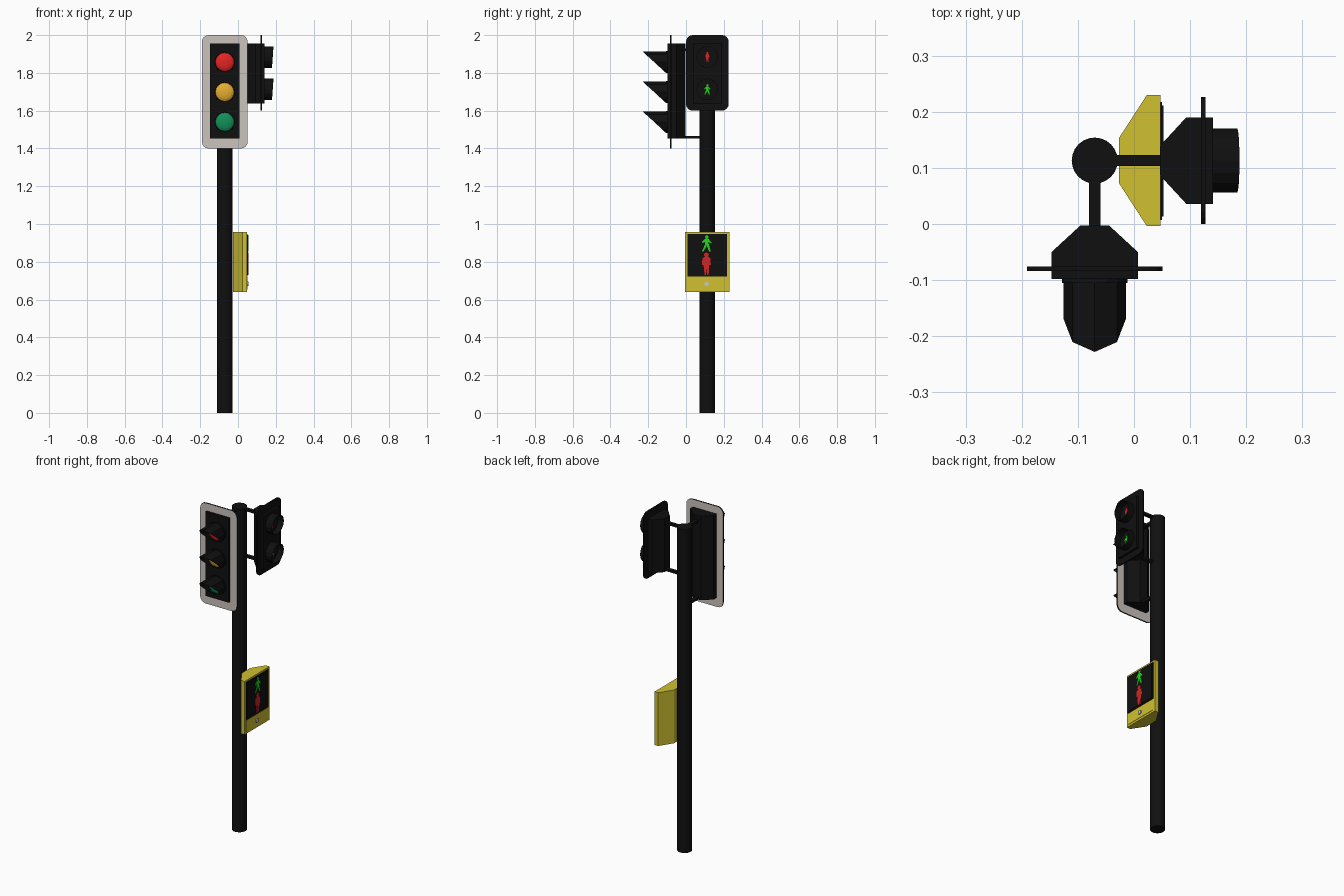
import bpy, bmesh, math
from mathutils import Matrix, Vector

if "Cube" in bpy.data.objects:
    bpy.data.objects.remove(bpy.data.objects["Cube"])

def material(name, r, g, b):
    m = bpy.data.materials.new(name)
    m.diffuse_color = (r, g, b, 1)
    m.use_nodes = True
    m.node_tree.nodes["Principled BSDF"].inputs["Base Color"].default_value = m.diffuse_color
    return m

BLACK = material("black", 0.005, 0.005, 0.005)
BEIGE = material("pale grey", 0.60, 0.55, 0.51)
RED = material("lamp red", 0.78, 0.018, 0.018)
AMBER = material("lamp amber", 0.78, 0.42, 0.03)
GREEN = material("lamp green", 0.006, 0.28, 0.10)
YELLOW = material("box yellow", 0.63, 0.53, 0.03)
SIGN_RED = material("figure red", 0.65, 0.018, 0.018)
SIGN_GREEN = material("figure green", 0.015, 0.68, 0.01)
SILVER = material("button silver", 0.55, 0.58, 0.65)

# Local frames around the pole: u = sideways, v = up, w = outwards from the pole
POLE = Vector((-0.07, 0.113, 0))
def frame(u, w):
    m = Matrix.Identity(4)
    for i, axis in enumerate((u, (0, 0, 1), w, POLE)):
        for r in range(3):
            m[r][i] = axis[r]
    return m
ROAD = frame((1, 0, 0), (0, -1, 0))    # faces the front
WALK = frame((0, 1, 0), (1, 0, 0))     # faces the right

def finish(bm, name, mat, m):
    bmesh.ops.transform(bm, matrix=m, verts=bm.verts)
    bmesh.ops.recalc_face_normals(bm, faces=bm.faces)
    me = bpy.data.meshes.new(name)
    bm.to_mesh(me)
    bm.free()
    me.materials.append(mat)
    ob = bpy.data.objects.new(name, me)
    bpy.context.collection.objects.link(ob)
    return ob

def extrude(name, outlines, vec, mat, m):
    """Closed outlines (3D points) swept along a vector."""
    bm = bmesh.new()
    for pts in outlines:
        f = bm.faces.new([bm.verts.new(p) for p in pts])
        top = bmesh.ops.extrude_face_region(bm, geom=[f], use_keep_orig=True)
        vs = [g for g in top["geom"] if isinstance(g, bmesh.types.BMVert)]
        bmesh.ops.translate(bm, verts=vs, vec=vec)
    return finish(bm, name, mat, m)

def box(name, u0, u1, v0, v1, w0, w1, mat, m):
    return extrude(name, [[(u0, v0, w0), (u1, v0, w0), (u1, v1, w0), (u0, v1, w0)]],
                   (0, 0, w1 - w0), mat, m)

def circle(cu, cv, r, n, w):
    return [(cu + r * math.cos(2 * math.pi * i / n), cv + r * math.sin(2 * math.pi * i / n), w)
            for i in range(n)]

def tapered(name, back, mid, front, half0, half1, v0, v1, mat):
    """Prism that widens from the pole side outwards."""
    pts = [(half0, v0, back), (half1, v0, mid), (half1, v0, front)]
    pts += [(-u, v, w) for u, v, w in reversed(pts)]
    return lambda m: extrude(name, [pts], (0, v1 - v0, 0), mat, m)

def visor(name, cv, r, n, w0, w1, rise, m):
    """Tube whose front rim is cut on a slant."""
    bm = bmesh.new()
    rings = []
    for rad, front in ((r, 0), (r, 1), (r - 0.002, 1), (r - 0.002, 0)):
        ring = []
        for u, v, w in circle(0, 0, rad, n, w0):
            ring.append(bm.verts.new((u, cv + v, w1 + rise * v / rad if front else w0)))
        rings.append(ring)
    for k in range(4):
        a, b = rings[k], rings[(k + 1) % 4]
        for i in range(n):
            j = (i + 1) % n
            bm.faces.new((a[i], a[j], b[j], b[i]))
    return finish(bm, name, BLACK, m)

def back_plate(name, hu, v0, v1, r, m):
    pts = []
    for k, (su, v) in enumerate(((1, v1 - r), (-1, v1 - r), (-1, v0 + r), (1, v0 + r))):
        for i in range(5):
            a = math.pi / 2 * (k + i / 4)
            pts.append((su * (hu - r) + r * math.cos(a), v + r * math.sin(a), 0.189))
    return extrude(name, [pts], (0, 0, 0.008), BLACK, m)

# Pictogram outlines, one unit tall
STAND = [(-.08, -.5), (-.02, -.5), (0, -.1), (.02, -.5), (.1, -.5), (.13, -.05), (.2, -.05),
         (.18, .25), (.1, .3), (-.1, .3), (-.18, .25), (-.2, -.05), (-.13, -.05)]
STRIDE = [(-.3, -.5), (-.2, -.5), (0, -.15), (.14, -.5), (.25, -.5), (.12, -.05), (.1, .1),
          (.26, -.02), (.3, .05), (.1, .29), (-.1, .29), (-.3, .08), (-.25, 0), (-.12, .08),
          (-.12, -.1)]
def figure(name, shape, cu, cv, h, w, mat):
    body = [(cu + a * h, cv + b * h, w) for a, b in shape]
    extrude(name, [body, circle(cu, cv + .4 * h, .11 * h, 8, w)], (0, 0, 0.002), mat, WALK)

# Pole
bm = bmesh.new()
bmesh.ops.create_cone(bm, cap_ends=True, segments=24, radius1=0.041, radius2=0.041, depth=1.93)
pole = finish(bm, "pole", BLACK, Matrix.Translation(POLE + Vector((0, 0, 0.965))))
bpy.context.view_layer.objects.active = pole
pole.select_set(True)
bpy.ops.object.shade_smooth_by_angle()

# Signal housings, back plates and brackets
for label, m, v0, v1, hu, p0 in (("road", ROAD, 1.453, 1.955, 0.121, 1.40),
                                 ("walk", WALK, 1.637, 1.955, 0.113, 1.60)):
    tapered(label + "_housing", 0.116, 0.163, 0.211, 0.026, 0.077, v0, v1, BLACK)(m)
    plate = back_plate(label + "_back_plate", hu, p0, 2.0, 0.035, m)
    if label == "road":              # pale front and back, black rim
        plate.data.materials.append(BEIGE)
        for f in plate.data.polygons:
            f.material_index = int(abs(f.normal.y) > 0.9)
    for i, v in enumerate((v0 + 0.007, 1.922)):
        box(f"{label}_bracket_{i}", -0.01, 0.01, v - 0.007, v + 0.007, 0.03, 0.12, BLACK, m)

# Road lamps with slanted visors
for name, v, mat in (("red", 1.857, RED), ("amber", 1.698, AMBER), ("green", 1.540, GREEN)):
    extrude(name + "_lamp_ring", [circle(0, v, 0.058, 16, 0.209)], (0, 0, 0.009), BLACK, ROAD)
    bm = bmesh.new()
    bmesh.ops.create_uvsphere(bm, u_segments=16, v_segments=8, radius=0.05)
    bmesh.ops.delete(bm, geom=[x for x in bm.verts if x.co.z < -0.001], context='VERTS')
    finish(bm, name + "_lens", mat,
           ROAD @ Matrix.Translation((0, v, 0.2182)) @ Matrix.Diagonal((1, 1, 0.35, 1)))
    visor(name + "_visor", v, 0.056, 8, 0.211, 0.281, 0.060, ROAD)

# Pedestrian lamps with short visors
for name, v, shape, mat in (("stop", 1.884, STAND, SIGN_RED), ("go", 1.713, STRIDE, SIGN_GREEN)):
    visor(name + "_visor", v, 0.057, 16, 0.210, 0.254, 0.004, WALK)
    extrude(name + "_lens", [circle(0, v, 0.055, 16, 0.209)], (0, 0, 0.007), BLACK, WALK)
    figure(name + "_figure", shape, 0, v, 0.054, 0.216, mat)

# Push-button box
tapered("button_box", 0.043, 0.093, 0.117, 0.040, 0.117, 0.64, 0.958, YELLOW)(WALK)
box("box_screen_frame", -0.106, 0.104, 0.722, 0.948, 0.116, 0.120, BLACK, WALK)
box("box_lower_panel", -0.104, 0.102, 0.652, 0.720, 0.116, 0.119, YELLOW, WALK)
box("box_screen", -0.100, 0.098, 0.730, 0.942, 0.119, 0.123, BLACK, WALK)
figure("box_go_figure", STRIDE, -0.003, 0.898, 0.085, 0.123, SIGN_GREEN)
figure("box_stop_figure", STAND, -0.005, 0.789, 0.118, 0.123, SIGN_RED)
extrude("push_button", [circle(-0.004, 0.683, 0.012, 12, 0.117)], (0, 0, 0.008), SILVER, WALK)
